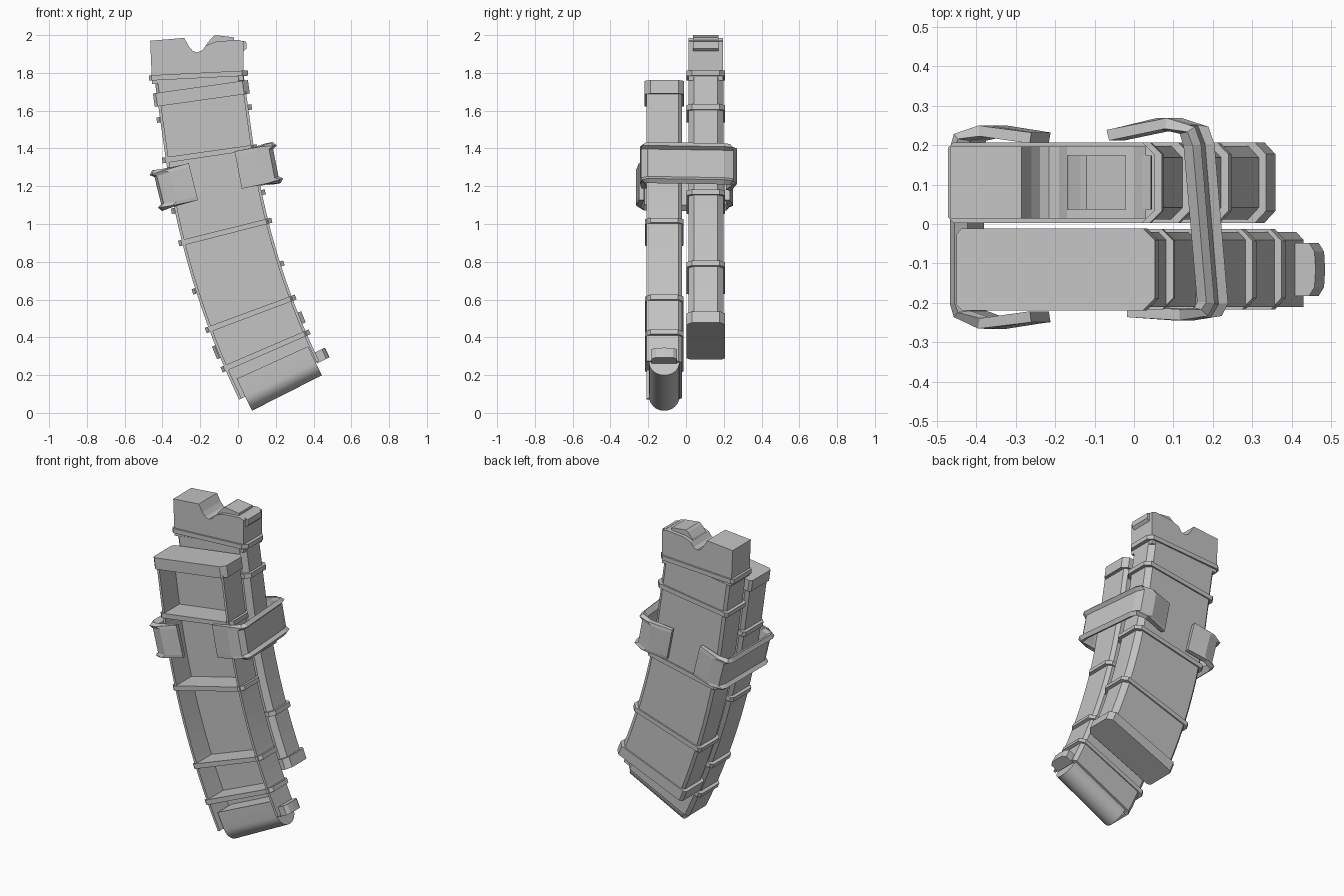
import bpy, bmesh, math

cube = bpy.data.objects.get("Cube")
if cube:
    bpy.data.objects.remove(cube)

grey = bpy.data.materials.new("plain_grey")
grey.use_nodes = True
GREY = (0.55, 0.55, 0.55, 1)
grey.diffuse_color = GREY
grey.node_tree.nodes["Principled BSDF"].inputs["Base Color"].default_value = GREY

# All magazine parts follow one path: straight above STRAIGHT degrees, an arc below.
# u is the offset toward +x, t the distance along the path in degrees of arc.
RADIUS, CX, CZ, STRAIGHT = 4.1, 3.909, 1.957, 8
BACK_Y, FRONT_Y = 0.105, -0.115


def arc(t, u, y):
    a, r = math.radians(max(t, STRAIGHT)), RADIUS - u
    rise = RADIUS * math.radians(max(STRAIGHT - t, 0))
    return (CX - r * math.cos(a) - rise * math.sin(a), y,
            CZ - r * math.sin(a) + rise * math.cos(a))


def loft(name, rows, closed=True):
    """Skin rows of points; closed rows are capped into a solid."""
    bm = bmesh.new()
    loops = [[bm.verts.new(p) for p in row] for row in rows]
    n = len(rows[0])
    for lo, hi in zip(loops, loops[1:]):
        for i in range(n if closed else n - 1):
            j = (i + 1) % n
            bm.faces.new((lo[i], lo[j], hi[j], hi[i]))
    if closed:
        bm.faces.new(loops[0])
        bm.faces.new(loops[-1])
    bmesh.ops.recalc_face_normals(bm, faces=bm.faces)
    mesh = bpy.data.meshes.new(name)
    bm.to_mesh(mesh)
    bm.free()
    mesh.materials.append(grey)
    ob = bpy.data.objects.new(name, mesh)
    bpy.context.collection.objects.link(ob)
    return ob


def sweep(name, section, t0, t1, steps=1):
    return loft(name, [[arc(t0 + (t1 - t0) * k / steps, u, y) for u, y in section]
                       for k in range(steps + 1)])


def section(cy, u, h, c=0.03):
    """Rectangle with chamfered corners, larger on the +x side."""
    d = c / 2
    return [(-u + d, cy - h), (u - c, cy - h), (u, cy - h + c), (u, cy + h - c),
            (u - c, cy + h), (-u + d, cy + h), (-u, cy + h - d), (-u, cy - h + d)]


def prism(name, profile, y0, y1):
    return loft(name, [[(x, y, z) for x, z in profile] for y in (y0, y1)])


# Back magazine, feed end up
sweep("back_body", section(BACK_Y, 0.235, 0.093), 2.5, 21.8, 20)
for i, t in enumerate((5.2, 11.8, 17.6)):
    sweep(f"back_ring_{i + 1}", section(BACK_Y, 0.254, 0.102), t - 0.2, t + 0.2)
sweep("back_floor_cap", section(BACK_Y, 0.254, 0.102), 21.65, 22.6)

# Feed head with a scooped notch, standing on a nearly level ring
head = [(-0.21 + u, y) for u, y in section(BACK_Y, 0.262, 0.102)]
loft("head_ring", [[(x, y, z + 0.05 * (x + 0.21)) for x, y in head]
                   for z in (1.772, 1.8)])
prism("feed_head", [(-0.455, 1.74), (-0.465, 1.97), (-0.285, 1.985), (-0.26, 1.94),
                    (-0.238, 1.915), (-0.215, 1.908), (-0.19, 1.918), (-0.17, 1.945),
                    (-0.12, 1.965), (0.0, 1.975), (0.03, 1.965), (0.03, 1.76)],
      0.014, 0.196)
prism("feed_lip", [(-0.18, 1.92), (-0.165, 1.955), (-0.135, 1.99), (-0.12, 2.0),
                   (-0.02, 1.988), (-0.02, 1.95)], 0.037, 0.173)
prism("back_catch", [(0.02, 1.97), (0.043, 1.965), (0.046, 1.93), (0.02, 1.905)],
      0.037, 0.173)

# Front magazine, feed end down: an open tray divided by shelves
outer, h = 0.235, 0.095
near, far, panel = FRONT_Y - h, FRONT_Y + h, -0.06
wall = outer - 0.015
tray = [(-outer, near), (-wall, near), (-wall, panel), (wall, panel), (wall, near),
        (outer, near), (outer, far - 0.02), (outer - 0.02, far),
        (-outer + 0.02, far), (-outer, far - 0.02)]
sweep("front_tray", tray, 4, 25.8, 22)
for i, t in enumerate((8.2, 14.1, 20.45, 23.4)):
    sweep(f"front_shelf_{i + 1}", section(FRONT_Y, 0.254, 0.102), t - 0.2, t + 0.2)
sweep("front_floor_cap", section(FRONT_Y, 0.254, 0.104), 3.2, 4.2)

# Rounded feed throat running across the lower end
throat = [(24.4, FRONT_Y - 0.08), (24.4, FRONT_Y + 0.08)] + [
    (25.8 + 1.1 * math.sin(a), FRONT_Y + 0.08 * math.cos(a))
    for a in (math.pi * k / 16 for k in range(17))]
ob = loft("feed_throat", [[arc(t, u, y) for t, y in throat] for u in (-0.2, 0.215)])
bpy.ops.object.select_all(action="DESELECT")
ob.select_set(True)
bpy.context.view_layer.objects.active = ob
bpy.ops.object.shade_smooth_by_angle()

catch = [(0.22, FRONT_Y - 0.067), (0.275, FRONT_Y - 0.067), (0.29, FRONT_Y - 0.045),
         (0.293, FRONT_Y), (0.29, FRONT_Y + 0.045), (0.275, FRONT_Y + 0.067),
         (0.22, FRONT_Y + 0.067)]
sweep("front_catch", catch, 25.05, 25.9)


# Coupler brackets: C-shaped straps with flared top and bottom flanges
def bracket(name, path, centre, tilt, side):
    rows = []
    for z, flare in ((-0.1, 0.025), (-0.08, 0), (0.08, 0), (0.1, 0.025)):
        row = []
        for i, (x, y) in enumerate(path):
            mid = 0 < i < len(path) - 1
            row.append((x + (side * flare if mid else 0), y, z))
        rows.append(row)
    strap = loft(name, rows, closed=False)
    strap.location = (centre[0], 0, centre[1])
    strap.rotation_euler.y = -math.radians(tilt)
    mod = strap.modifiers.new("thickness", "SOLIDIFY")
    mod.thickness, mod.offset = 0.028, 0


bracket("left_bracket", [(-0.15, 0.225), (-0.025, 0.255), (0.04, 0.24), (0.055, 0.2),
                         (0.09, -0.2), (0.075, -0.225), (0.01, -0.23), (-0.1, -0.222)],
        (0.1, 1.305), 11, 1)
bracket("right_bracket", [(0.1, 0.218), (-0.01, 0.236), (-0.07, 0.222), (-0.08, 0.19),
                          (-0.08, -0.2), (-0.07, -0.23), (-0.01, -0.252), (0.1, -0.235)],
        (-0.335, 1.2), 14, -1)
